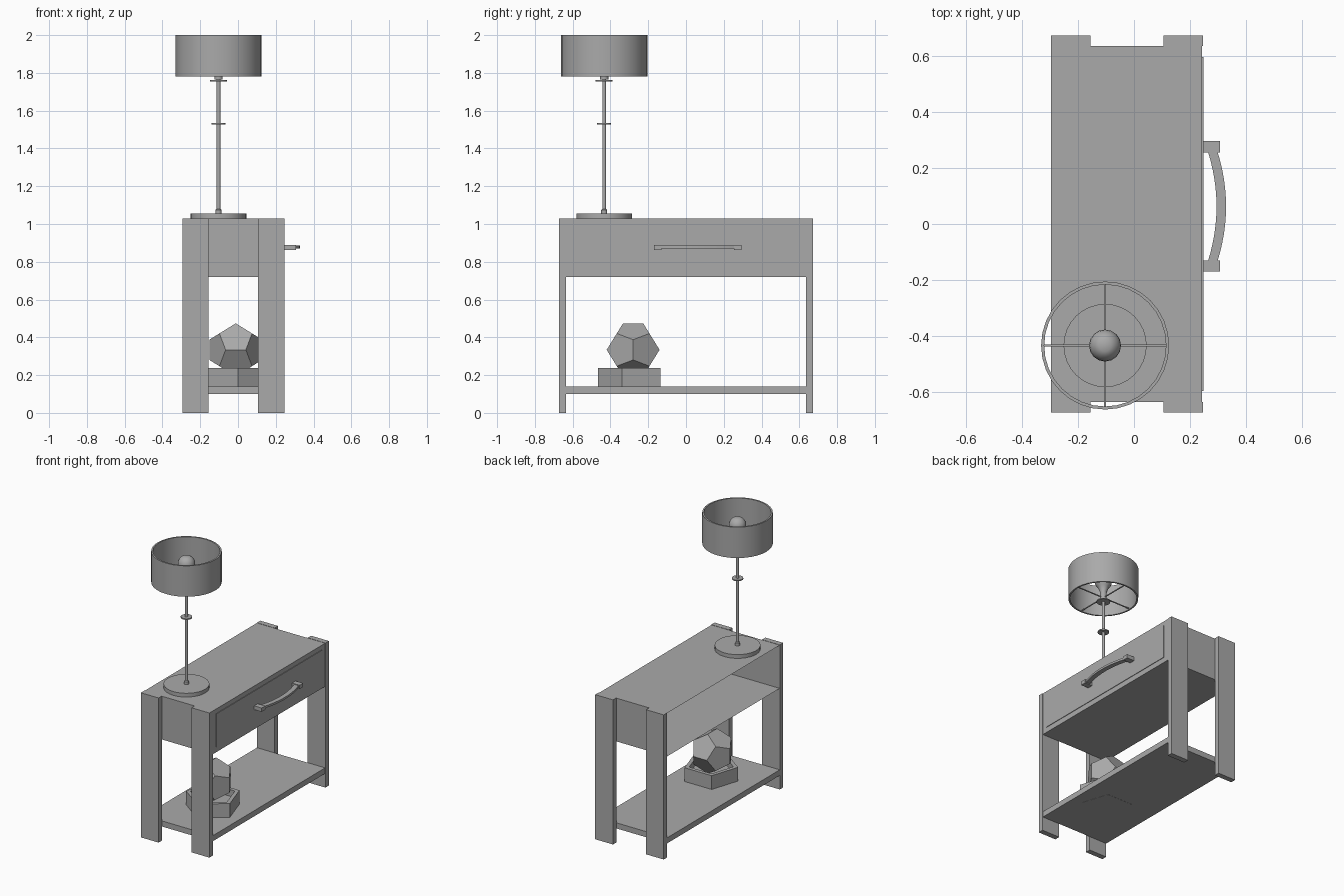
import bpy, bmesh, math
from mathutils import Vector

cube = bpy.data.objects.get("Cube")
if cube:
    bpy.data.objects.remove(cube)

grey = bpy.data.materials.new("plain_grey")
grey.use_nodes = True
tone = (0.4, 0.4, 0.4, 1)
grey.diffuse_color = tone
grey.node_tree.nodes["Principled BSDF"].inputs["Base Color"].default_value = tone


def finish(name, bm, smooth=False):
    bmesh.ops.recalc_face_normals(bm, faces=bm.faces)
    mesh = bpy.data.meshes.new(name)
    bm.to_mesh(mesh)
    bm.free()
    mesh.materials.append(grey)
    obj = bpy.data.objects.new(name, mesh)
    bpy.context.collection.objects.link(obj)
    if smooth:
        bpy.ops.object.select_all(action="DESELECT")
        obj.select_set(True)
        bpy.context.view_layer.objects.active = obj
        bpy.ops.object.shade_smooth_by_angle(angle=math.radians(35))
    return obj


def box(name, x, y, z, open_back=False):
    bm = bmesh.new()
    bmesh.ops.create_cube(bm, size=1)
    for v in bm.verts:
        v.co = [r[0] + (c + 0.5) * (r[1] - r[0]) for c, r in zip(v.co, (x, y, z))]
    if open_back:
        back = [f for f in bm.faces if f.calc_center_median().x < x[0] + 0.001]
        bmesh.ops.delete(bm, geom=back, context="FACES")
    return finish(name, bm)


def lathe(name, center, profile, sides, smooth=True, turn=0.0, loop=False):
    """Spin (radius, z) points around a vertical axis; capped unless looped."""
    bm = bmesh.new()
    rings = []
    for r, z in profile:
        angles = [turn + math.tau * i / sides for i in range(sides)]
        rings.append([bm.verts.new((center[0] + r * math.cos(a),
                                    center[1] + r * math.sin(a), z)) for a in angles])
    pairs = list(zip(rings, rings[1:]))
    if loop:
        pairs.append((rings[-1], rings[0]))
    else:
        bm.faces.new(rings[0])
        bm.faces.new(rings[-1])
    for a, b in pairs:
        for i in range(sides):
            j = (i + 1) % sides
            bm.faces.new((a[i], a[j], b[j], b[i]))
    return finish(name, bm, smooth)


# Table: four plank legs, open-backed drawer case, drawer front and shelf
for side, x in (("left", (0.105, 0.245)), ("right", (-0.295, -0.155))):
    for end, y in (("front", (-0.672, -0.634)), ("back", (0.634, 0.672))):
        box(f"{end}_{side}_leg", x, y, (0, 1.03))
box("drawer_case", (-0.295, 0.243), (-0.634, 0.634), (0.72, 1.028), open_back=True)
box("drawer_front", (0.238, 0.247), (-0.595, 0.595), (0.757, 0.995))
box("lower_shelf", (-0.295, 0.243), (-0.634, 0.634), (0.10, 0.14))

# Drawer handle: two blocks and a bowed bar
for end, y in (("front", (-0.17, -0.13)), ("back", (0.255, 0.295))):
    box(f"handle_{end}_block", (0.243, 0.306), y, (0.863, 0.89))
bm = bmesh.new()
sections = []
steps = 12
for i in range(steps + 1):
    t = 2 * i / steps - 1
    y, x = 0.0625 + 0.2 * t, 0.328 - 0.032 * t * t
    sections.append([bm.verts.new((x - dx, y, z)) for dx, z in
                     ((0, 0.87), (0.034, 0.87), (0.034, 0.885), (0, 0.885))])
for a, b in zip(sections, sections[1:]):
    for k in range(4):
        m = (k + 1) % 4
        bm.faces.new((a[k], a[m], b[m], b[k]))
bm.faces.new(sections[0])
bm.faces.new(sections[-1])
finish("handle_bar", bm)

# Lamp: base, pole, collars, bulb, shade and shade spokes
lamp = (-0.103, -0.433)
lathe("lamp_base", lamp, [(0.148, 1.028), (0.148, 1.055)], 32)
lathe("lamp_pole", lamp, [(0.016, 1.05), (0.016, 1.075), (0.01, 1.08), (0.01, 1.79)], 12)
lathe("lamp_middle_collar", lamp, [(0.037, 1.526), (0.037, 1.534)], 24)
lathe("lamp_top_collar", lamp, [(0.045, 1.755), (0.045, 1.762)], 24)
bulb = [(0.022, 1.765), (0.022, 1.83)]
for i in range(1, 9):
    a = math.radians(-68 + i * 17)
    bulb.append((0.057 * math.cos(a), 1.91 + 0.057 * math.sin(a)))
lathe("lamp_bulb", lamp, bulb, 16)
lathe("lamp_shade", lamp, [(0.228, 1.78), (0.228, 2.0), (0.217, 2.0), (0.217, 1.78)],
      32, loop=True)
for name, dx, dy in (("cross", 0.22, 0.003), ("long", 0.003, 0.22)):
    box(f"shade_{name}_spoke", (lamp[0] - dx, lamp[0] + dx),
        (lamp[1] - dy, lamp[1] + dy), (1.785, 1.791))

# Ornament: recessed pentagonal plinth carrying a dodecahedron
lathe("ornament_plinth", (0, -0.283),
      [(0.182, 0.099), (0.182, 0.238), (0.15, 0.238), (0.15, 0.19)],
      5, smooth=False, turn=-math.pi / 2)
phi = (1 + math.sqrt(5)) / 2
signs = (-1, 1)
points = [(a, b, c) for a in signs for b in signs for c in signs]
for a in signs:
    for b in signs:
        p, q = a / phi, b * phi
        points += [(0, p, q), (p, q, 0), (q, 0, p)]
bm = bmesh.new()
for p in points:
    bm.verts.new(Vector(p) * 0.0865 + Vector((-0.012, -0.28, 0.334)))
bmesh.ops.convex_hull(bm, input=bm.verts)
bmesh.ops.dissolve_limit(bm, angle_limit=0.05, verts=bm.verts, edges=bm.edges)
finish("ornament_dodecahedron", bm)
